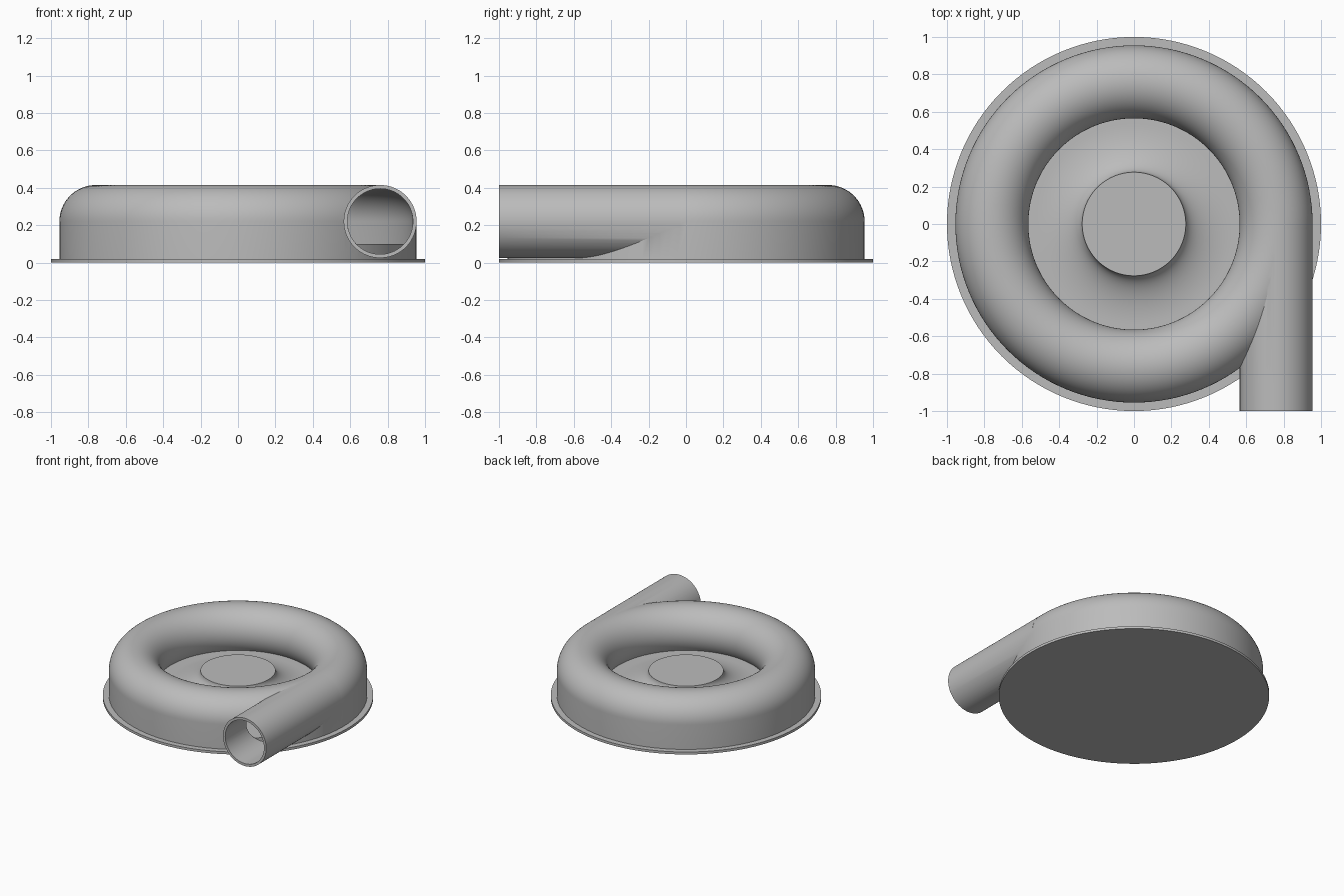
import bpy, bmesh, math
from mathutils import Matrix

if "Cube" in bpy.data.objects:
    bpy.data.objects.remove(bpy.data.objects["Cube"])

RING, MID_Z = 0.76, 0.22        # volute tube centre
TUBE, BORE = 0.195, 0.175       # outer and inner tube radius
FLANGE, FLOOR = 0.02, 0.1       # flange top and chamber floor heights
SEGMENTS = 128

grey = bpy.data.materials.new("cast grey")
grey.use_nodes = True
colour = (0.5, 0.5, 0.5, 1)
grey.diffuse_color = colour
grey.node_tree.nodes["Principled BSDF"].inputs["Base Color"].default_value = colour


def finish(name, bm):
    bmesh.ops.remove_doubles(bm, verts=bm.verts, dist=1e-5)
    bmesh.ops.recalc_face_normals(bm, faces=bm.faces)
    mesh = bpy.data.meshes.new(name)
    bm.to_mesh(mesh)
    bm.free()
    mesh.materials.append(grey)
    obj = bpy.data.objects.new(name, mesh)
    bpy.context.collection.objects.link(obj)
    return obj


def revolve(name, profile, closed):
    """Turn an (r, z) profile around the vertical axis."""
    bm = bmesh.new()
    verts = [bm.verts.new((r, 0, z)) for r, z in profile]
    edges = [bm.edges.new(pair) for pair in zip(verts, verts[1:])]
    if closed:
        edges.append(bm.edges.new((verts[-1], verts[0])))
    bmesh.ops.spin(bm, geom=verts + edges, cent=(0, 0, 0), axis=(0, 0, 1),
                   angle=math.tau, steps=SEGMENTS, use_merge=True)
    return finish(name, bm)


def volute_profile(radius, bottom):
    """Domed section: straight outer wall, round top, inner side tucked under."""
    tuck = math.asin((MID_Z - FLOOR) / radius)
    steps = 40
    arc = [(RING + radius * math.cos(a), MID_Z + radius * math.sin(a))
           for a in ((math.pi + tuck) * i / steps for i in range(steps + 1))]
    return [(RING + radius, bottom)] + arc + [(arc[-1][0], bottom)]


def outlet(name, radius, front, back):
    bm = bmesh.new()
    place = (Matrix.Translation((RING, (front + back) / 2, MID_Z))
             @ Matrix.Rotation(math.pi / 2, 4, "X"))
    bmesh.ops.create_cone(bm, cap_ends=True, segments=80, radius1=radius,
                          radius2=radius, depth=back - front, matrix=place)
    return finish(name, bm)


def combine(target, tool, operation):
    """Bake a boolean into the target and drop the tool."""
    mod = target.modifiers.new(operation.lower(), "BOOLEAN")
    mod.object, mod.operation, mod.solver = tool, operation, "EXACT"
    graph = bpy.context.evaluated_depsgraph_get()
    mesh = bpy.data.meshes.new_from_object(target.evaluated_get(graph))
    target.modifiers.clear()
    target.data = mesh
    bpy.data.objects.remove(tool)


# Flat round mounting flange
flange = revolve("base_flange", [(0, 0), (1, 0), (1, FLANGE), (0, FLANGE)], False)

# Chamber floor with a flared central hub
hub_r, flare_r, steps = 0.277, 0.54, 20
flare = []
for i in range(steps + 1):
    a = math.pi / 2 * i / steps
    flare.append((flare_r - (flare_r - hub_r) * math.cos(a),
                  MID_Z - (MID_Z - FLOOR) * math.sin(a)))
hub = revolve("hub_and_floor", [(0, MID_Z)] + flare
              + [(RING + BORE, FLOOR), (RING + BORE, FLANGE), (0, FLANGE)], False)

# Hollow volute casing with its tangential outlet pipe
casing = revolve("volute_casing", volute_profile(TUBE, FLANGE), True)
combine(casing, outlet("outlet_pipe", TUBE, -1, -0.03), "UNION")
cavity = revolve("cavity", volute_profile(BORE, FLANGE + 0.01), True)
combine(cavity, outlet("outlet_bore", BORE, -1.1, -0.03), "UNION")
combine(casing, cavity, "DIFFERENCE")

# Smooth curved surfaces, crisp rims
for obj in bpy.context.selected_objects:
    obj.select_set(False)
for obj in (flange, hub, casing):
    obj.select_set(True)
bpy.context.view_layer.objects.active = casing
bpy.ops.object.shade_smooth_by_angle(angle=math.radians(30))
